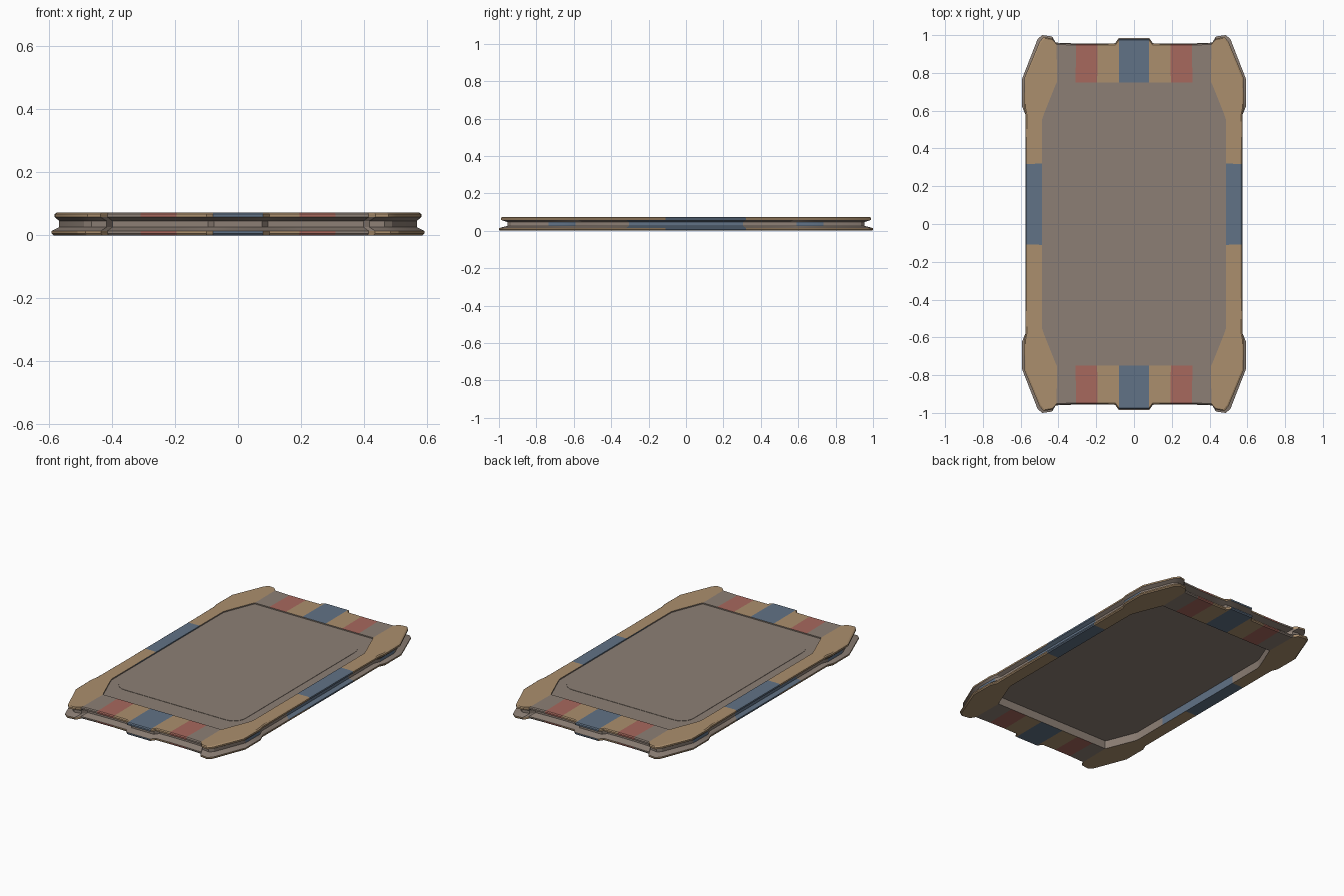
import bpy, bmesh, math

if "Cube" in bpy.data.objects:
    bpy.data.objects.remove(bpy.data.objects["Cube"])


def mat(name, rgb):
    m = bpy.data.materials.new(name)
    m.diffuse_color = (*rgb, 1)
    m.use_nodes = True
    m.node_tree.nodes["Principled BSDF"].inputs["Base Color"].default_value = m.diffuse_color
    return m


MATS = [mat("tan", (0.41, 0.275, 0.155)), mat("grey_brown", (0.265, 0.213, 0.178)),
        mat("faded_blue", (0.12, 0.17, 0.24)), mat("faded_red", (0.39, 0.14, 0.11))]
TAN, GREY, BLUE, RED = range(4)


def finish(bm, name):
    bmesh.ops.recalc_face_normals(bm, faces=bm.faces)
    me = bpy.data.meshes.new(name)
    bm.to_mesh(me)
    bm.free()
    for m in MATS:
        me.materials.append(m)
    ob = bpy.data.objects.new(name, me)
    bpy.context.collection.objects.link(ob)
    return ob


def full(q):
    """Mirror a quarter outline into a closed loop."""
    r = q[::-1]
    return (q + [(-x, y) for x, y in r] + [(-x, -y) for x, y in q]
            + [(x, -y) for x, y in r])


# Quarter outlines: lower flange, upper flange and inner opening
lower = full([(.575, .11), (.575, .32), (.575, .58), (.592, .62), (.592, .77),
              (.51, .98), (.485, 1.0), (.435, .993), (.415, .96), (.31, .956),
              (.195, .955), (.10, .957), (.08, .985)])
upper = full([(.572, .11), (.572, .32), (.574, .58), (.582, .62), (.58, .775),
              (.50, .965), (.478, .99), (.437, .983), (.415, .958), (.31, .953),
              (.195, .953), (.10, .955), (.08, .98)])
inner = full([(.488, .11), (.488, .32), (.488, .55), (.478, .58), (.45, .65),
              (.43, .70), (.42, .725), (.414, .74), (.408, .75), (.31, .75),
              (.195, .75), (.10, .75), (.08, .75)])


def shrink(loop, sx, sy):
    return [(x * sx, y * sy) for x, y in loop]


waist = shrink(lower, .96, .955)
rings = [(inner, 0), (shrink(lower, .99, .994), 0), (lower, .006), (lower, .014),
         (waist, .026), (waist, .046), (upper, .058), (upper, .068),
         (shrink(upper, .987, .993), .073), (inner, .073)]


def frame_colour(band, c):
    x, y = abs(c.x), abs(c.y)
    side = x > .47 and y < .6
    if band in (3, 4, 5, 9):                      # groove and inner wall
        if side and y < .34 or (band == 4 and x > .5 and .62 < y < .77):
            return BLUE
        return GREY
    if side:
        return BLUE if -.11 < c.y < .32 else TAN
    if y > .7 and x < .41:                        # end stripes
        if x < .08:
            return BLUE
        if x < .195:
            return TAN
        return RED if x < .31 else GREY
    return TAN


# Striped frame with a groove around its edge
bm = bmesh.new()
vs = [[bm.verts.new((x, y, z)) for x, y in loop] for loop, z in rings]
n = len(inner)
for b in range(len(vs)):
    lo, hi = vs[b], vs[(b + 1) % len(vs)]
    for i in range(n):
        j = (i + 1) % n
        f = bm.faces.new((lo[i], lo[j], hi[j], hi[i]))
        f.material_index = frame_colour(b, f.calc_center_median())
frame = finish(bm, "striped_frame")


def plate(name, loop, z0, z1):
    bm = bmesh.new()
    f = bm.faces.new([bm.verts.new((x, y, z0)) for x, y in loop])
    top = bmesh.ops.extrude_face_region(bm, geom=[f])["geom"]
    bmesh.ops.translate(bm, vec=(0, 0, z1 - z0),
                        verts=[v for v in top if isinstance(v, bmesh.types.BMVert)])
    for f in bm.faces:
        f.material_index = GREY
    return finish(bm, name)


# Thin recessed panel with a slightly raised rounded field
plate("centre_panel", shrink(full([(.488, .55), (.408, .75)]), 1.005, 1.003), .052, .066)
arc = [(.35 + .08 * math.cos(a), .54 + .08 * math.sin(a))
       for a in (math.pi / 2 * k / 6 for k in range(7))]
plate("panel_field", full(arc), .064, .068)

# Smooth the gentle curves of the frame, keeping its edges sharp
bpy.context.view_layer.objects.active = frame
frame.select_set(True)
bpy.ops.object.shade_smooth_by_angle(angle=math.radians(25))
